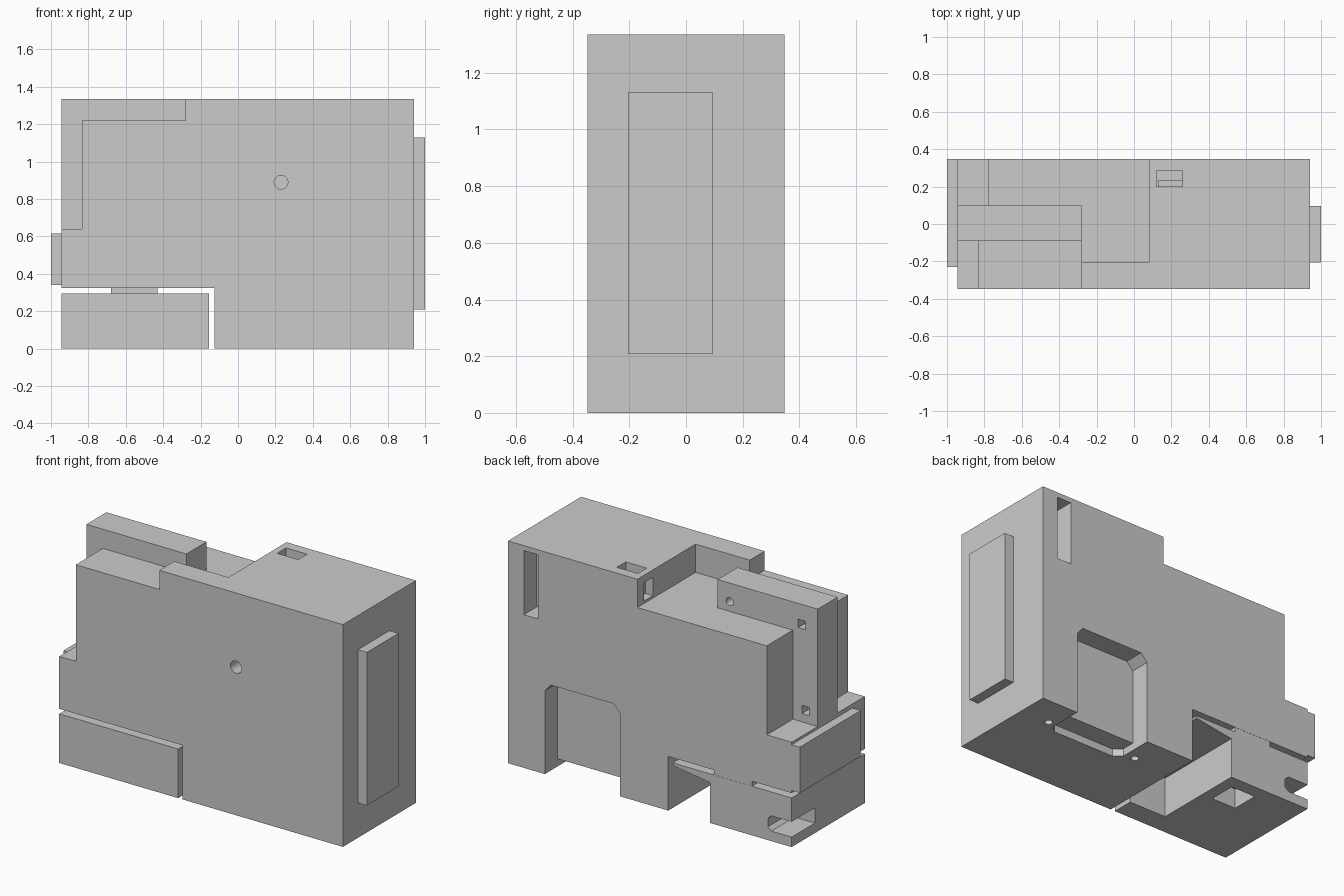
import bpy, bmesh, math
from mathutils import Vector

if "Cube" in bpy.data.objects:
    bpy.data.objects.remove(bpy.data.objects["Cube"])

Y = 0.347      # half depth of the housing
FAR = 2.0      # overshoot for cutters


def prism(name, pts, axis, a, b):
    """Extrude a 2D profile: axis 'y' takes (x, z), axis 'z' takes (x, y)."""
    def place(p, t):
        return Vector((p[0], t, p[1])) if axis == 'y' else Vector((p[0], p[1], t))
    bm = bmesh.new()
    lo = [bm.verts.new(place(p, a)) for p in pts]
    hi = [bm.verts.new(place(p, b)) for p in pts]
    bm.faces.new(lo)
    bm.faces.new(hi)
    n = len(pts)
    for i in range(n):
        j = (i + 1) % n
        bm.faces.new((lo[i], lo[j], hi[j], hi[i]))
    bmesh.ops.recalc_face_normals(bm, faces=bm.faces)
    me = bpy.data.meshes.new(name)
    bm.to_mesh(me)
    bm.free()
    ob = bpy.data.objects.new(name, me)
    bpy.context.collection.objects.link(ob)
    return ob


def box(name, x0, x1, y0, y1, z0, z1):
    return prism(name, [(x0, y0), (x1, y0), (x1, y1), (x0, y1)], 'z', z0, z1)


def disc(name, u, v, r, axis, a, b, n=20):
    ring = [(u + r * math.cos(2 * math.pi * i / n), v + r * math.sin(2 * math.pi * i / n))
            for i in range(n)]
    return prism(name, ring, axis, a, b)


def combine(ob, tools, op):
    """Apply boolean tools to ob and remove them."""
    for t in tools:
        t.hide_render = True
        m = ob.modifiers.new(op, 'BOOLEAN')
        m.operation, m.solver, m.object = op, 'EXACT', t
        bpy.context.view_layer.objects.active = ob
        bpy.ops.object.modifier_apply(modifier=m.name)
        bpy.data.objects.remove(t)


# Main housing with the lower left corner left open for the latch
housing = prism("housing", [(-0.125, 0), (0.94, 0), (0.94, 1.335), (-0.945, 1.335),
                            (-0.945, 0.325), (-0.125, 0.325)], 'y', -Y, Y)

# Side panels: left end tab and raised right panel
combine(housing, [box("left_tab", -1.0, -0.9, -0.23, Y, 0.34, 0.615),
                  box("right_panel", 0.9, 1.0, -0.205, 0.095, 0.21, 1.13)], 'UNION')

steps = [
    # stepped top around the upright terminal block
    box("cut", -FAR, -0.835, -FAR, -0.09, 0.64, FAR),
    box("cut", -FAR, -0.28, -FAR, -0.09, 1.22, FAR),
    box("cut", -FAR, -0.78, 0.10, FAR, 0.63, FAR),
    box("cut", -0.9, 0.08, 0.10, FAR, 1.165, FAR),
    box("cut", -0.28, 0.08, -0.205, 0.2, 1.165, FAR),
]
recesses = [
    # chamfered rear recess and the shallow one under it
    prism("cut", [(0.197, -0.1), (0.695, -0.1), (0.695, 0.50), (0.655, 0.545),
                  (0.24, 0.545), (0.197, 0.50)], 'y', 0.225, FAR),
    prism("cut", [(0.197, FAR), (0.197, 0.145), (0.24, 0.105), (0.655, 0.105),
                  (0.695, 0.145), (0.695, FAR)], 'z', -0.1, 0.045),
    # rear slot, top pocket and its side window
    box("cut", 0.742, 0.835, 0.225, FAR, 0.92, 1.305),
    box("cut", 0.12, 0.26, 0.20, 0.285, 1.28, FAR),
    box("cut", 0.12, 0.26, 0.235, 0.285, 1.18, FAR),
    box("cut", 0.0, 0.13, 0.20, 0.285, 1.18, 1.29),
]
holes = [
    # front hole, two holes underneath, terminal block holes
    disc("cut", 0.23, 0.89, 0.037, 'y', -FAR, -0.25),
    disc("cut", 0.746, 0.163, 0.022, 'z', -0.1, 0.05),
    disc("cut", 0.132, 0.163, 0.022, 'z', -0.1, 0.05),
    disc("cut", -0.36, 1.225, 0.024, 'y', 0.04, 0.2),
    box("cut", -0.865, -0.815, 0.04, 0.2, 1.19, 1.24),
    box("cut", -0.89, -0.84, 0.04, 0.2, 0.68, 0.73),
]
combine(housing, steps + recesses + holes, 'DIFFERENCE')

# Latch: front slab plus rear hook with a tapered lip
latch = box("latch", -0.945, -0.155, -Y, -0.217, 0, 0.295)
hook = prism("latch_hook", [(-0.945, 0), (-0.403, 0), (-0.403, 0.242), (-0.155, 0.28),
                            (-0.155, 0.295), (-0.945, 0.295)], 'y', -0.25, Y)
combine(latch, [hook], 'UNION')
combine(latch, [
    # finger slot at the rear left corner and the square hole underneath
    prism("cut", [(-FAR, 0.06), (-0.81, 0.06), (-0.787, 0.08), (-0.787, 0.13),
                  (-0.81, 0.152), (-FAR, 0.152)], 'y', 0.127, FAR),
    box("cut", -0.637, -0.475, 0.10, 0.265, -0.1, 0.12),
], 'DIFFERENCE')

# Neck joining latch and housing
neck = box("latch_neck", -0.68, -0.43, -0.217, Y - 0.001, 0.285, 0.335)
